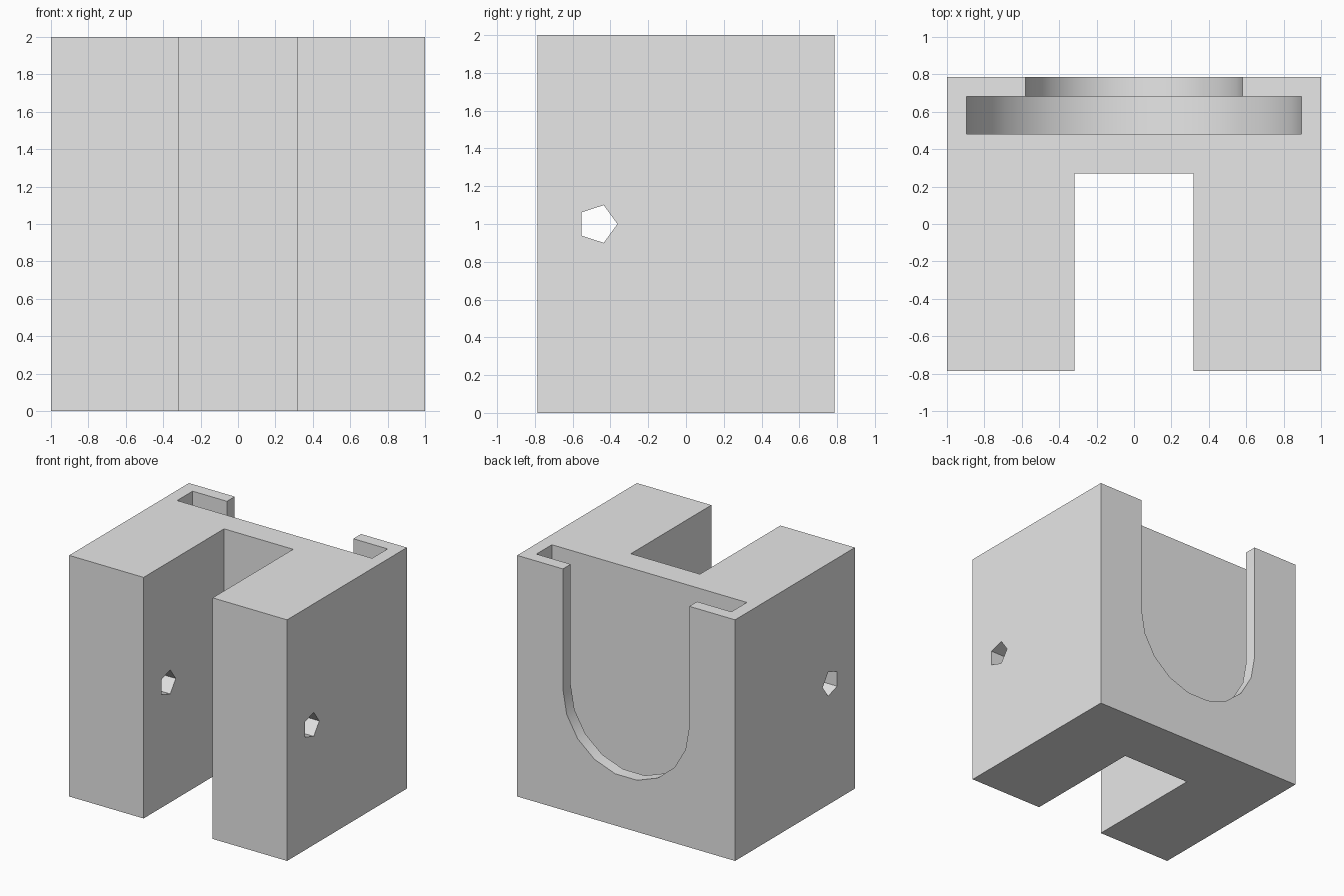
import bpy
import bmesh
import math
from mathutils import Vector

cube = bpy.data.objects.get("Cube")
if cube:
    bpy.data.objects.remove(cube, do_unlink=True)

grey = bpy.data.materials.new("plain grey")
grey.use_nodes = True
grey.diffuse_color = (0.8, 0.8, 0.8, 1)
grey.node_tree.nodes["Principled BSDF"].inputs["Base Color"].default_value = (0.8, 0.8, 0.8, 1)


def prism(name, outline, offset):
    """Extrude a closed outline of 3D points along offset."""
    bm = bmesh.new()
    face = bm.faces.new([bm.verts.new(p) for p in outline])
    ext = bmesh.ops.extrude_face_region(bm, geom=[face])
    moved = [v for v in ext["geom"] if isinstance(v, bmesh.types.BMVert)]
    bmesh.ops.translate(bm, verts=moved, vec=Vector(offset))
    bmesh.ops.recalc_face_normals(bm, faces=bm.faces)
    mesh = bpy.data.meshes.new(name)
    bm.to_mesh(mesh)
    bm.free()
    mesh.materials.append(grey)
    obj = bpy.data.objects.new(name, mesh)
    bpy.context.collection.objects.link(obj)
    return obj


def u_slot(name, radius, y0, y1):
    """Round-bottomed slot, open at the top."""
    steps = 9
    pts = [(radius, y0, 2.2)]
    for i in range(steps + 1):
        a = math.pi * i / steps
        pts.append((radius * math.cos(a), y0, 1 - radius * math.sin(a)))
    pts.append((-radius, y0, 2.2))
    return prism(name, pts, (0, y1 - y0, 0))


# Body: a U-shaped plan with two legs facing the front
w, d, gap, floor = 1.0, 0.785, 0.317, 0.27
plan = [(-w, -d), (-gap, -d), (-gap, floor), (gap, floor),
        (gap, -d), (w, -d), (w, d), (-w, d)]
body = prism("bracket_body", [(x, y, 0) for x, y in plan], (0, 0, 2))

# Cutters: wide inner channel, narrower rear opening, five-sided pin hole
hole = [(-1.2, -0.468 + 0.105 * math.cos(i * math.tau / 5),
         1 + 0.105 * math.sin(i * math.tau / 5)) for i in range(5)]
cutters = [u_slot("channel_cutter", 0.895, 0.48, 0.683),
           u_slot("opening_cutter", 0.58, 0.6, 0.9),
           prism("pin_hole_cutter", hole, (2.4, 0, 0))]

bpy.context.view_layer.objects.active = body
for cutter in cutters:
    mod = body.modifiers.new(cutter.name, 'BOOLEAN')
    mod.operation = 'DIFFERENCE'
    mod.solver = 'EXACT'
    mod.object = cutter
    bpy.ops.object.modifier_apply(modifier=mod.name)
    bpy.data.objects.remove(cutter, do_unlink=True)

# Smooth the round slot walls, keep the corners sharp
bpy.ops.object.select_all(action='DESELECT')
body.select_set(True)
bpy.ops.object.shade_smooth_by_angle(angle=math.radians(30))
